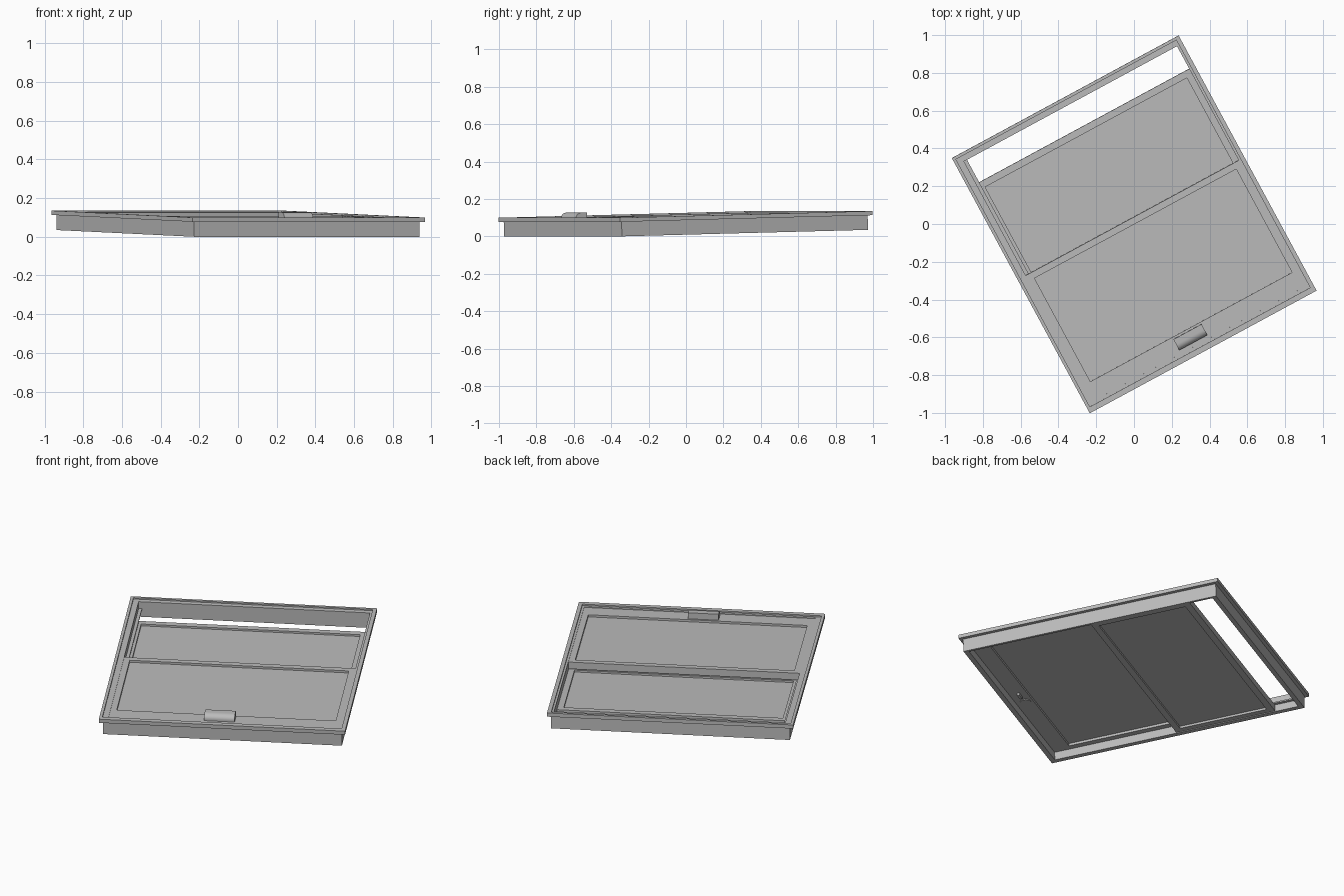
import bpy, bmesh, math
from mathutils import Matrix

cube = bpy.data.objects.get("Cube")
if cube:
    bpy.data.objects.remove(cube, do_unlink=True)

grey = bpy.data.materials.new("light_grey")
grey.use_nodes = True
colour = (0.5, 0.5, 0.5, 1)
grey.diffuse_color = colour
bsdf = next(n for n in grey.node_tree.nodes if n.type == 'BSDF_PRINCIPLED')
bsdf.inputs["Base Color"].default_value = colour

# The window lies on its outer face, turned and slightly pitched
TILT = math.radians(1.33)
PLACE = (Matrix.Translation((0, 0, 0.748 * math.sin(TILT)))
         @ Matrix.Rotation(math.radians(28.4), 4, 'Z')
         @ Matrix.Rotation(TILT, 4, 'X'))


def finish(name, bm):
    bmesh.ops.recalc_face_normals(bm, faces=bm.faces)
    mesh = bpy.data.meshes.new(name)
    bm.to_mesh(mesh)
    bm.free()
    mesh.materials.append(grey)
    obj = bpy.data.objects.new(name, mesh)
    bpy.context.collection.objects.link(obj)
    obj.matrix_world = PLACE
    return obj


def box(name, x0, x1, y0, y1, z0, z1):
    bm = bmesh.new()
    bmesh.ops.create_cube(bm, size=1)
    for v in bm.verts:
        v.co = (x1 if v.co.x > 0 else x0, y1 if v.co.y > 0 else y0,
                z1 if v.co.z > 0 else z0)
    return finish(name, bm)


def ring(name, outer, inner, z0, z1):
    """Rectangular frame; each rectangle is x0, x1, y0, y1."""
    bm = bmesh.new()
    loops = []
    for (x0, x1, y0, y1), z in ((outer, z0), (outer, z1), (inner, z1), (inner, z0)):
        loops.append([bm.verts.new((x, y, z)) for x, y in
                      ((x0, y0), (x1, y0), (x1, y1), (x0, y1))])
    for k in range(4):
        a, b = loops[k], loops[(k + 1) % 4]
        for i in range(4):
            j = (i + 1) % 4
            bm.faces.new((a[i], a[j], b[j], b[i]))
    return finish(name, bm)


def extrude_x(name, profile, x0, x1):
    """Profile of (y, z) points swept from x0 to x1."""
    bm = bmesh.new()
    a = [bm.verts.new((x0, y, z)) for y, z in profile]
    b = [bm.verts.new((x1, y, z)) for y, z in profile]
    bm.faces.new(a)
    bm.faces.new(b)
    for i in range(len(a)):
        j = (i + 1) % len(a)
        bm.faces.new((a[i], a[j], b[j], b[i]))
    return finish(name, bm)


# Outer frame: deep body, overhanging flange and thin raised rim
opening = (-0.634, 0.648, -0.72, 0.722)
edge = (-0.6825, 0.6825, -0.768, 0.768)
ring("frame_body", (-0.6625, 0.6625, -0.748, 0.748), opening, 0, 0.078)
ring("frame_flange", edge, opening, 0.078, 0.092)
ring("frame_rim", edge, (-0.666, 0.66, -0.738, 0.752), 0.092, 0.10)

# Track bead on one jamb, between the two sliding panels
box("track_bead", -0.634, -0.616, 0.035, 0.722, 0.042, 0.05)


def sash(name, y0, y1, gy0, gy1, z0, z1):
    """Sliding panel: frame with a recessed pane."""
    ring(name + "_frame", (-0.634, 0.648, y0, y1), (-0.60, 0.614, gy0, gy1), z0, z1)
    mid = (z0 + z1) / 2
    box(name + "_pane", -0.604, 0.618, gy0 - 0.004, gy1 + 0.004, mid - 0.006, mid + 0.008)


sash("lower_sash", -0.72, 0.035, -0.622, 0.0, 0.048, 0.089)
sash("upper_sash", 0.0, 0.585, 0.035, 0.548, 0.004, 0.042)

# Latch with a rounded front, on the bottom rail of the lower panel
profile = [(-0.634, 0.087), (-0.634, 0.125), (-0.665, 0.125)]
for i in range(1, 9):
    t = math.radians(90 + 90 * i / 8)
    profile.append((-0.665 + 0.035 * math.cos(t), 0.097 + 0.028 * math.sin(t)))
profile.append((-0.70, 0.087))
latch = extrude_x("latch_handle", profile, -0.107, 0.062)
bpy.context.view_layer.objects.active = latch
latch.select_set(True)
bpy.ops.object.shade_smooth_by_angle(angle=math.radians(30))

# Latch parts on the outer side of the same rail
box("latch_hook", 0.0, 0.045, -0.675, -0.66, 0.034, 0.05)
bm = bmesh.new()
bmesh.ops.create_cone(bm, cap_ends=True, segments=24, radius1=0.03, radius2=0.03,
                      depth=0.006, matrix=Matrix.Translation((-0.06, -0.665, 0.047)))
finish("latch_boss", bm)
